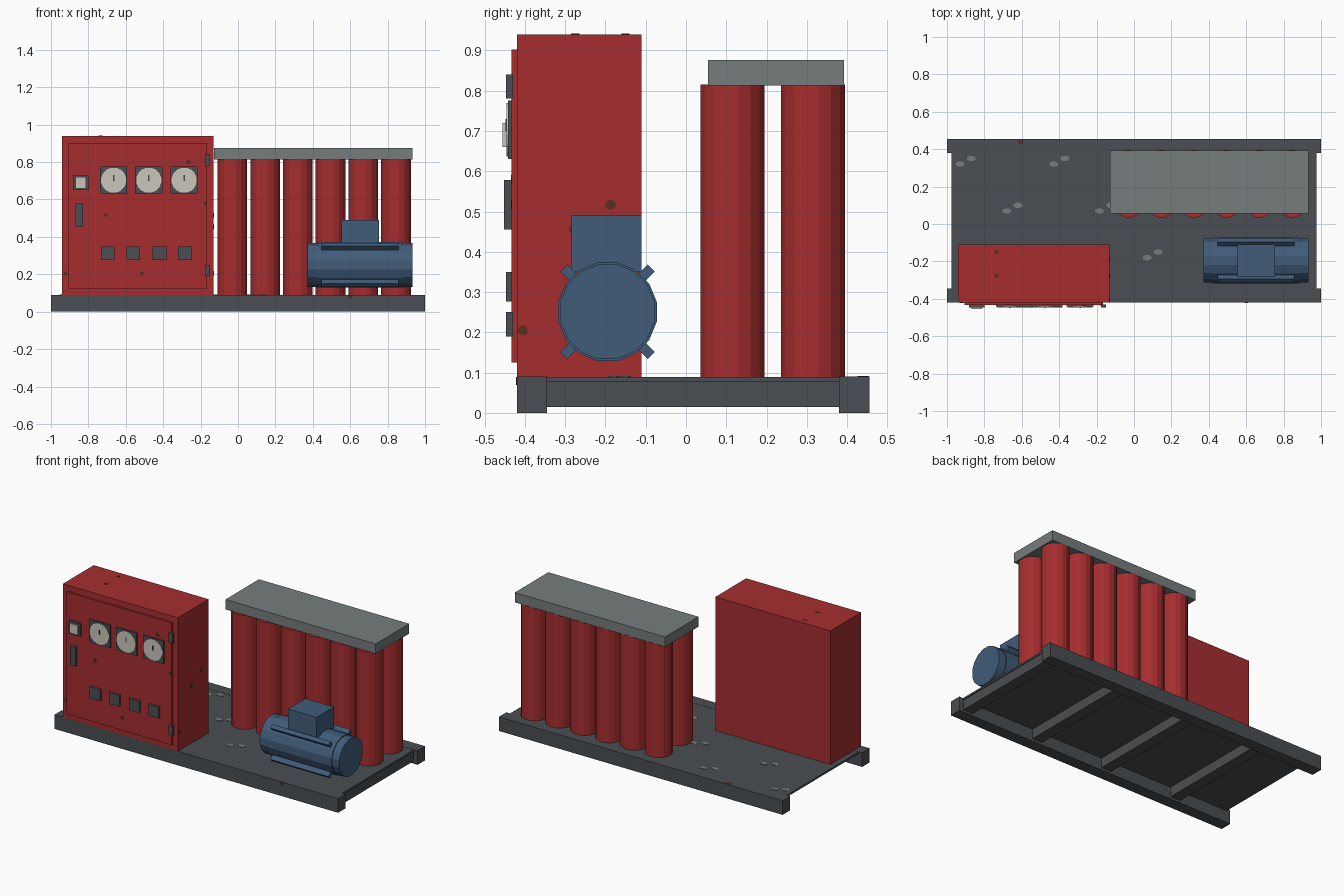
import bpy
from math import pi, cos, sin
from mathutils import Matrix, Vector

cube = bpy.data.objects.get("Cube")
if cube:
    bpy.data.objects.remove(cube, do_unlink=True)


def material(name, rgb):
    m = bpy.data.materials.new(name)
    m.use_nodes = True
    m.diffuse_color = (*rgb, 1)
    m.node_tree.nodes["Principled BSDF"].inputs["Base Color"].default_value = (*rgb, 1)
    return m


RED = material("red_paint", (0.38, 0.027, 0.028))
DARK = material("dark_grey", (0.068, 0.076, 0.084))
GREY = material("light_grey", (0.18, 0.205, 0.205))
BLUE = material("motor_blue", (0.051, 0.107, 0.19))
CREAM = material("dial_cream", (0.6, 0.56, 0.5))
RUST = material("rust_brown", (0.1, 0.026, 0.014))


def finish(name, mat):
    ob = bpy.context.object
    ob.name = name
    ob.data.materials.append(mat)
    return ob


def box(name, mat, x, y, z):
    """Box from (low, high) ranges."""
    ranges = (x, y, z)
    bpy.ops.mesh.primitive_cube_add(size=1)
    ob = finish(name, mat)
    centre = Vector([(a + b) / 2 for a, b in ranges])
    size = Vector([b - a for a, b in ranges])
    ob.data.transform(Matrix.Translation(centre) @ Matrix.Diagonal((*size, 1)))
    return ob


def cylinder(name, mat, at, radius, depth, axis="Z", sides=16):
    turn = {"X": (0, pi / 2, 0), "Y": (pi / 2, 0, 0), "Z": (0, 0, 0)}[axis]
    bpy.ops.mesh.primitive_cylinder_add(vertices=sides, radius=radius, depth=depth,
                                        location=at, rotation=turn)
    ob = finish(name, mat)
    ob.data.transform(Matrix.Rotation(pi / sides, 4, "Z"))
    return ob


def around(c, size):
    return (c - size / 2, c + size / 2)


# Skid base: two long rails, a thin deck and cross members
box("front_rail", DARK, (-1, 1), (-0.42, -0.345), (0, 0.09))
box("back_rail", DARK, (-1, 1), (0.38, 0.455), (0, 0.09))
box("deck", DARK, (-0.975, 0.975), (-0.346, 0.381), (0.077, 0.089))
for i in range(4):
    box("cross_member", DARK, around(0.935 - 0.51 * i, 0.07), (-0.346, 0.381), (0.015, 0.078))

# Control cabinet and door
box("cabinet", RED, (-0.94, -0.13), (-0.42, -0.11), (0.089, 0.94))
box("cabinet_door", RED, (-0.905, -0.165), (-0.433, -0.419), (0.125, 0.902))
for z in (0.22, 0.81):
    box("door_hinge", DARK, (-0.177, -0.15), (-0.447, -0.43), around(z, 0.06))
box("door_handle", DARK, (-0.868, -0.83), (-0.452, -0.432), (0.455, 0.578))
box("switch_frame", DARK, (-0.882, -0.8), (-0.446, -0.432), (0.65, 0.732))
box("switch_button", CREAM, (-0.87, -0.812), (-0.455, -0.445), (0.66, 0.72))

# Dial gauges with needles
for x in (-0.665, -0.477, -0.288):
    box("gauge_frame", DARK, around(x, 0.145), (-0.442, -0.432), (0.631, 0.776))
    cylinder("gauge_dial", CREAM, (x, -0.443, 0.703), 0.068, 0.006, "Y")
    box("gauge_needle", DARK, around(x, 0.007), (-0.448, -0.445), (0.7, 0.73))

# Row of push buttons
for x in (-0.697, -0.56, -0.42, -0.283):
    box("push_button", DARK, around(x, 0.073), (-0.447, -0.432), (0.277, 0.35))

# Two rows of tanks under a shared manifold
for y in (0.115, 0.315):
    for i in range(6):
        cylinder("tank", RED, (-0.03 + 0.175 * i, y, 0.452), 0.081, 0.726)
box("manifold", GREY, (-0.127, 0.932), (0.055, 0.392), (0.813, 0.876))

# Electric motor lying along x
MX, MY, MZ = 0.652, -0.195, 0.251
cylinder("motor_ends", BLUE, (MX, MY, MZ), 0.12, 0.56, "X")
cylinder("motor_body", BLUE, (MX, MY, MZ), 0.125, 0.46, "X")
for k in range(4):
    a = pi / 4 + k * pi / 2
    bpy.ops.mesh.primitive_cube_add(size=1, rotation=(a, 0, 0),
                                    location=(MX, MY + 0.133 * cos(a), MZ + 0.133 * sin(a)))
    finish("motor_fin", BLUE).scale = (0.41, 0.042, 0.025)
box("terminal_box", BLUE, (0.553, 0.753), (-0.284, -0.11), (0.35, 0.49))


# Worn paint patches on the deck
for x, y in ((-0.9, 0.335), (-0.4, 0.335), (-0.65, 0.085), (0.1, -0.165), (-0.155, 0.085)):
    for side in (-1, 1):
        if x + side * 0.03 < -0.12 or y < 0:
            patch = cylinder("deck_wear", GREY, (x + side * 0.03, y + side * 0.015, 0.09),
                             0.025, 0.003, sides=8)
            patch.scale.y = 0.6


# Small rust spots, each a thin disc facing along its axis
def rust(axis, at, r=0.011):
    cylinder("rust_spot", RUST, at, r, 0.004, axis, 8)


for x, z in ((-0.265, 0.8), (-0.175, 0.58), (-0.705, 0.517), (-0.515, 0.205)):
    rust("Y", (x, -0.433, z))
rust("Y", (-0.922, -0.42, 0.205))
rust("Y", (0.6, -0.42, 0.079))
for y, z in ((-0.187, 0.517), (-0.278, 0.455), (-0.405, 0.205)):
    rust("X", (-0.13, y, z), 0.013)
for y in (-0.15, -0.275):
    rust("Z", (-0.735, y, 0.94))
rust("Z", (-0.605, 0.44, 0.09), 0.015)
